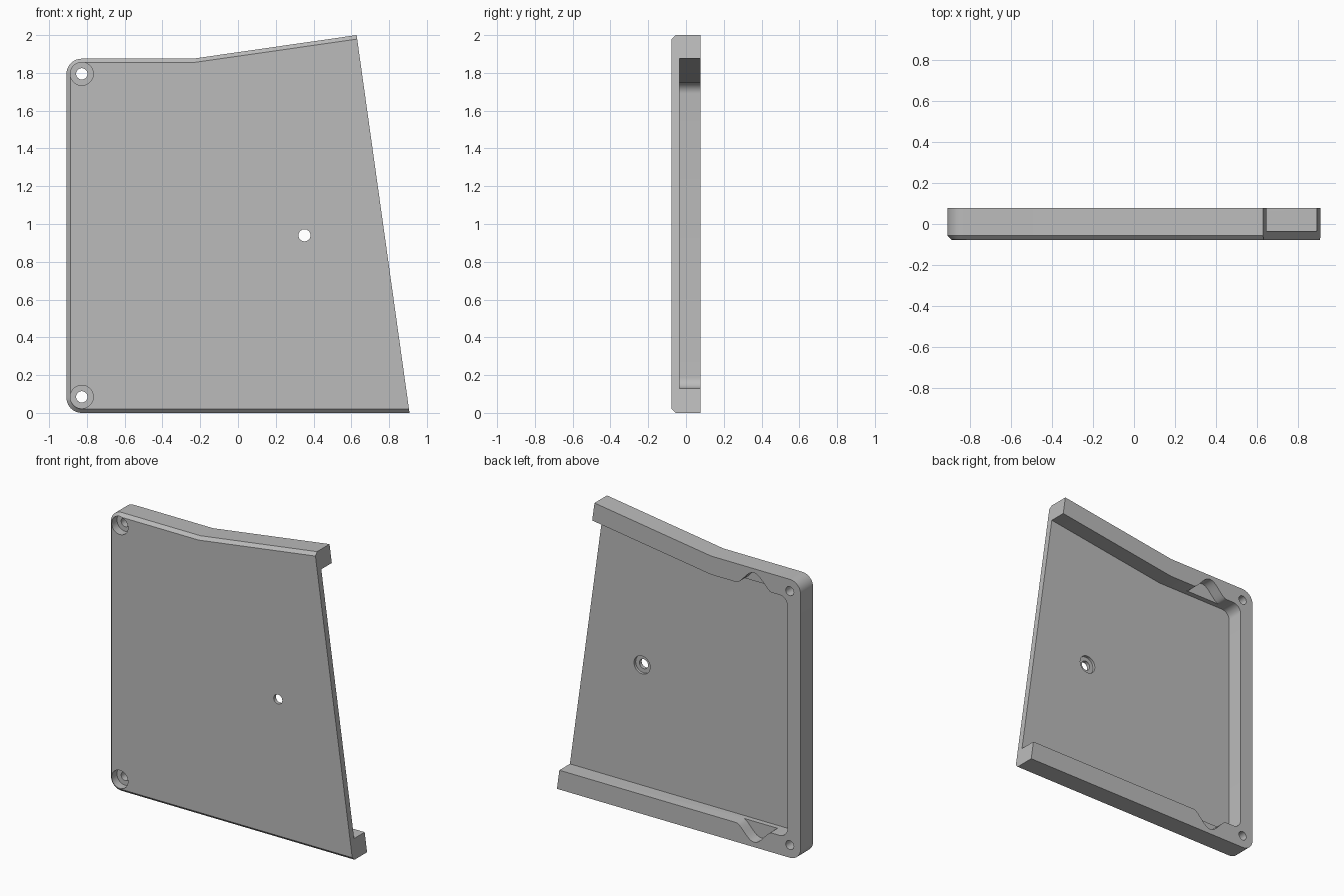
import bpy, bmesh
from math import sin, cos, pi, radians

cube = bpy.data.objects.get("Cube")
if cube:
    bpy.data.objects.remove(cube, do_unlink=True)

HALF_W, FRONT, BACK, FLOOR = 0.908, -0.077, 0.077, -0.035
CHAMFER = 0.021
KINK_X, WALL_Z, SLOPE = -0.24, 1.875, 0.144

grey = bpy.data.materials.new("plastic_grey")
grey.use_nodes = True
colour = (0.5, 0.5, 0.5, 1)
grey.diffuse_color = colour
grey.node_tree.nodes["Principled BSDF"].inputs["Base Color"].default_value = colour


def arc(cx, cz, r, start, end, steps=10):
    angles = [radians(start + (end - start) * i / steps) for i in range(steps + 1)]
    return [(cx + r * cos(a), cz + r * sin(a)) for a in angles]


def loft(name, sections):
    """Solid through outlines [(y, [(x, z), ...]), ...] with equal point counts."""
    bm = bmesh.new()
    rings = [[bm.verts.new((x, y, z)) for x, z in pts] for y, pts in sections]
    n = len(rings[0])
    for a, b in zip(rings, rings[1:]):
        for i in range(n):
            j = (i + 1) % n
            bm.faces.new((a[i], a[j], b[j], b[i]))
    bm.faces.new(rings[0])
    bm.faces.new(rings[-1])
    bmesh.ops.recalc_face_normals(bm, faces=bm.faces)
    mesh = bpy.data.meshes.new(name)
    bm.to_mesh(mesh)
    bm.free()
    mesh.materials.append(grey)
    ob = bpy.data.objects.new(name, mesh)
    bpy.context.collection.objects.link(ob)
    return ob


def slant_x(z):
    return HALF_W - 0.14 * z


def outline(d):
    """Outer silhouette, inset by d on every side but the slanted one."""
    r = 0.08
    cx = -HALF_W + r
    top = 2 - d
    pts = [(slant_x(d), d), (slant_x(top), top), (KINK_X, WALL_Z - d)]
    pts += arc(cx, WALL_Z - r, r - d, 90, 180)
    pts += arc(cx, r, r - d, 180, 270)
    return pts


# Panel with a chamfered front rim
panel = loft("cover_panel", [(FRONT, outline(CHAMFER)),
                             (FRONT + CHAMFER, outline(0)),
                             (BACK, outline(0))])

cutters = []


def cut(name, y0, y1, pts):
    ob = loft(name, [(y0, pts), (y1, pts)])
    ob.hide_render = True
    cutters.append(ob)


def bore(name, x, z, r, y0, y1):
    cut(name, y0, y1, arc(x, z, r, 0, 350, 35))


# Back pocket, open along the slanted side
LOW, HIGH, LEFT, R = 0.13, 1.75, -0.81, 0.06
pocket = [(1.2, LOW), (1.2, HIGH + SLOPE * (1.2 - KINK_X)), (KINK_X, HIGH)]
pocket += arc(LEFT + R, HIGH - R, R, 90, 180)
pocket += arc(LEFT + R, LOW + R, R, 180, 270)
cut("pocket_cutter", FLOOR, 0.2, pocket)

# Rounded finger scoops in the upper and lower walls
for name, base, side in (("upper_scoop", HIGH, 1), ("lower_scoop", LOW, -1)):
    bell = [(-0.56 + 0.13 * t / 12,
             base + side * 0.097 * (0.5 + 0.5 * cos(pi * t / 12)) ** 0.8)
            for t in range(-12, 13)]
    bell += [(-0.43, base - side * 0.05), (-0.69, base - side * 0.05)]
    cut(name, 0.0, 0.2, bell)

# Counterbored corner screw holes
for z in (0.085, 1.795):
    bore("corner_counterbore", -0.827, z, 0.061, -0.2, -0.02)
    bore("corner_hole", -0.827, z, 0.03, -0.1, 0.2)

# Centre screw hole, recessed from behind
bore("centre_hole", 0.352, 0.94, 0.032, -0.2, 0.1)
bore("centre_recess", 0.352, 0.94, 0.06, FLOOR - 0.018, 0.1)

for c in cutters:
    mod = panel.modifiers.new(c.name, "BOOLEAN")
    mod.operation, mod.solver, mod.object = "DIFFERENCE", "EXACT", c

# Bake the cuts and drop the cutters
graph = bpy.context.evaluated_depsgraph_get()
baked = bpy.data.meshes.new_from_object(panel.evaluated_get(graph))
panel.modifiers.clear()
panel.data = baked
for c in cutters:
    bpy.data.objects.remove(c, do_unlink=True)

bpy.ops.object.select_all(action="DESELECT")
panel.select_set(True)
bpy.context.view_layer.objects.active = panel
bpy.ops.object.shade_smooth_by_angle(angle=radians(25))
